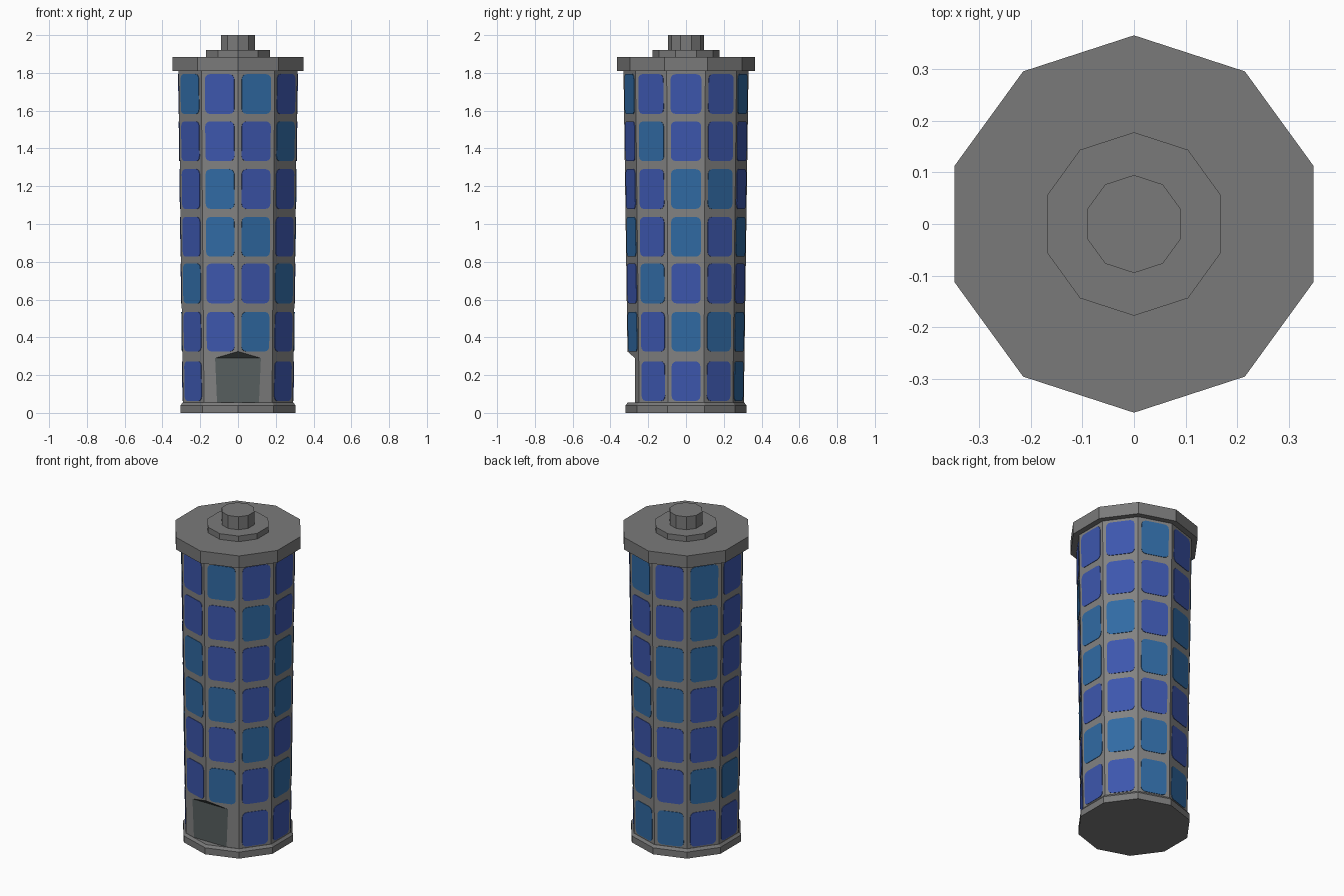
import bpy, bmesh, math
from mathutils import Vector

if "Cube" in bpy.data.objects:
    bpy.data.objects.remove(bpy.data.objects["Cube"])

SIDES = 10
Z0, Z1, R0, R1 = 0.05, 1.815, 0.306, 0.331   # tapered body


def mat(name, rgb):
    m = bpy.data.materials.new(name)
    m.diffuse_color = (*rgb, 1)
    m.use_nodes = True
    m.node_tree.nodes["Principled BSDF"].inputs["Base Color"].default_value = m.diffuse_color
    return m


BODY = mat("warm_grey", (0.225, 0.225, 0.225))
TRIM = mat("cap_grey", (0.195, 0.195, 0.195))
DOOR = mat("dark_slate", (0.095, 0.112, 0.112))
BLUE = mat("deep_blue", (0.046, 0.095, 0.42))
TEAL = mat("teal_blue", (0.030, 0.145, 0.37))


def finish(name, bm, mats):
    bmesh.ops.recalc_face_normals(bm, faces=bm.faces)
    me = bpy.data.meshes.new(name)
    bm.to_mesh(me)
    bm.free()
    for m in mats:
        me.materials.append(m)
    ob = bpy.data.objects.new(name, me)
    bpy.context.collection.objects.link(ob)
    return ob


def corner(i, r, z):
    a = math.radians(198 + 36 * i)
    return Vector((r * math.cos(a), r * math.sin(a), z))


def decagon(name, profile, mats):
    """Closed ten-sided solid from (radius, z) rings, bottom to top."""
    bm = bmesh.new()
    rings = [[bm.verts.new(corner(i, r, z)) for i in range(SIDES)] for r, z in profile]
    for a, b in zip(rings, rings[1:]):
        for i in range(SIDES):
            j = (i + 1) % SIDES
            bm.faces.new((a[i], a[j], b[j], b[i]))
    bm.faces.new(rings[0])
    bm.faces.new(rings[-1])
    return finish(name, bm, mats)


# Base, cap and stepped top
decagon("base", [(0.32, 0), (0.32, 0.04), (0.308, 0.055)], [TRIM])
decagon("cap", [(0.366, 1.81), (0.366, 1.885)], [TRIM])
decagon("cap_step", [(0.178, 1.88), (0.178, 1.92)], [TRIM])
decagon("cap_knob", [(0.095, 1.915), (0.095, 2.0)], [TRIM])

# Tapered body with the doorway sliced out of the front corner
body = decagon("body", [(R0, Z0), (R1, Z1)], [BODY, DOOR])
bm = bmesh.new()
prof = [(-0.27, 0.0), (-0.27, 0.29), (-0.39, 0.395), (-0.39, 0.0)]
ends = [[bm.verts.new((x, y, z)) for y, z in prof] for x in (-0.2, 0.2)]
for i in range(4):
    j = (i + 1) % 4
    bm.faces.new((ends[0][i], ends[0][j], ends[1][j], ends[1][i]))
for e in ends:
    bm.faces.new(e)
for f in bm.faces:
    f.material_index = 1
cutter = finish("door_cutter", bm, [BODY, DOOR])
cutter.hide_render = True
mod = body.modifiers.new("doorway", 'BOOLEAN')
mod.operation = 'DIFFERENCE'
mod.solver = 'EXACT'
mod.object = cutter
dg = bpy.context.evaluated_depsgraph_get()
cut_mesh = bpy.data.meshes.new_from_object(body.evaluated_get(dg))
body.modifiers.clear()
body.data = cut_mesh
bpy.data.objects.remove(cutter)

# Window panels: one string per side, top row first (b blue, t teal, - none)
COLUMNS = ["tbbbtbb", "bbttbb-", "tbbtbt-", "btbbtbb", "bbttbtb",
           "bbtbbtb", "tbbtbtt", "bbttbbt", "tttbbtb", "bbbbbtb"]
ROWS = [1.688, 1.438, 1.185, 0.932, 0.685, 0.430, 0.168]
HALF_H, RAD, LIFT = 0.105, 0.026, 0.003


def on_side(i, u, z, lift):
    """Point on side i, u metres from its centre line."""
    r = R0 + (R1 - R0) * (z - Z0) / (Z1 - Z0)
    a, b = corner(i, r, z), corner(i + 1, r, z)
    mid = (a + b) / 2
    out = Vector((mid.x, mid.y, 0)).normalized()
    return mid + (b - a).normalized() * u + out * lift


bm = bmesh.new()
for i, col in enumerate(COLUMNS):
    for zc, c in zip(ROWS, col):
        if c == "-":
            continue
        r = R0 + (R1 - R0) * (zc - Z0) / (Z1 - Z0)
        half_w = 0.8 * r * math.sin(math.pi / SIDES)
        outline = []
        for k, (sx, sz) in enumerate([(1, 1), (-1, 1), (-1, -1), (1, -1)]):
            for s in range(4):
                a = math.radians(90 * k + 30 * s)
                outline.append((sx * (half_w - RAD) + RAD * math.cos(a),
                                zc + sz * (HALF_H - RAD) + RAD * math.sin(a)))
        top = [bm.verts.new(on_side(i, u, z, LIFT)) for u, z in outline]
        low = [bm.verts.new(on_side(i, u, z, -0.002)) for u, z in outline]
        faces = [bm.faces.new(top), bm.faces.new(low[::-1])]
        n = len(top)
        for j in range(n):
            faces.append(bm.faces.new((low[j], low[(j + 1) % n], top[(j + 1) % n], top[j])))
        for f in faces:
            f.material_index = 0 if c == "b" else 1
finish("window_panels", bm, [BLUE, TEAL])
